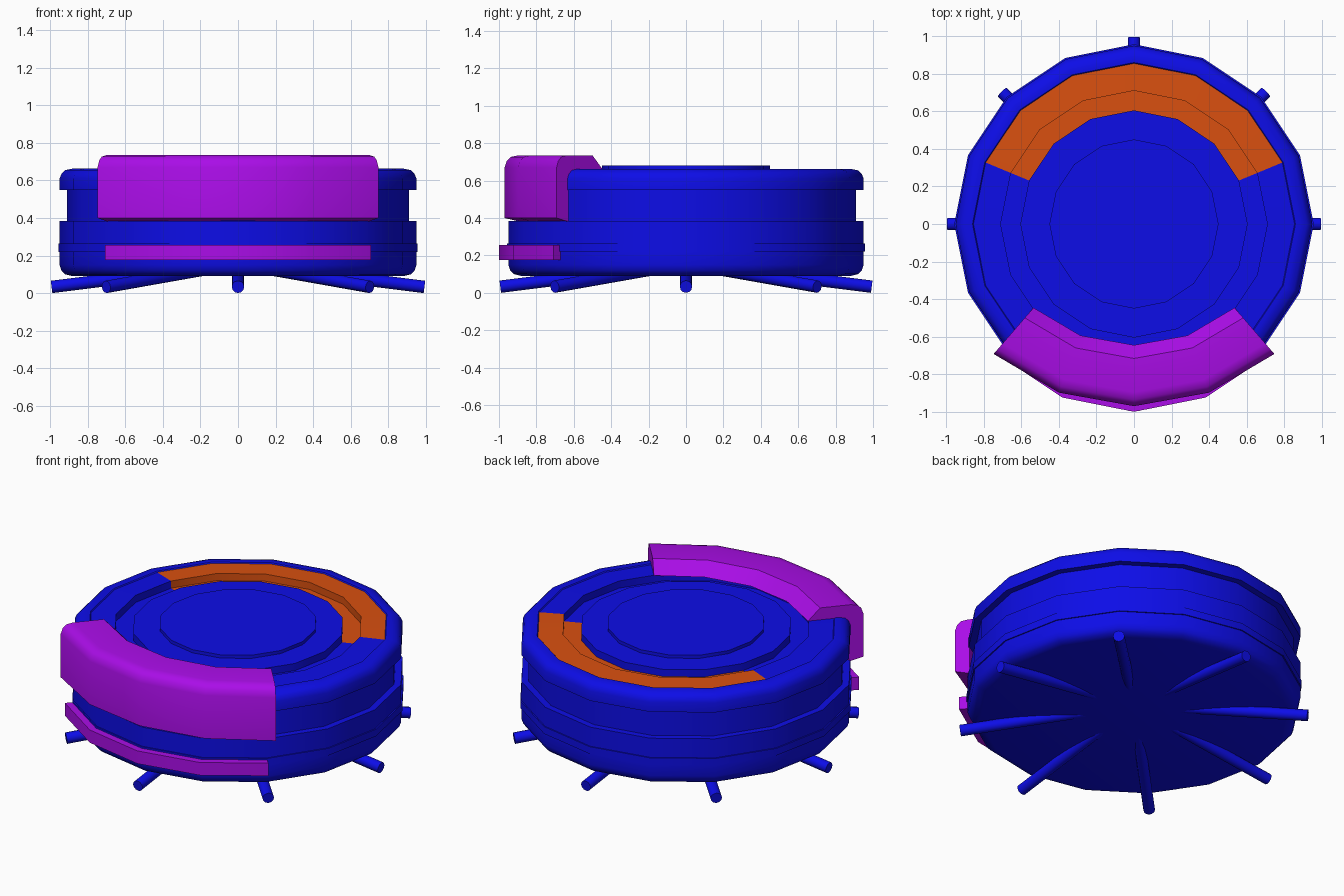
import bpy, bmesh
from math import sin, cos, radians, degrees, atan2, hypot
from mathutils import Vector

cube = bpy.data.objects.get("Cube")
if cube:
    bpy.data.objects.remove(cube, do_unlink=True)


def material(name, color):
    m = bpy.data.materials.new(name)
    m.use_nodes = True
    m.diffuse_color = (*color, 1)
    m.node_tree.nodes["Principled BSDF"].inputs["Base Color"].default_value = (*color, 1)
    return m


blue = material("blue", (0.004, 0.004, 0.8))
orange = material("orange", (0.7, 0.08, 0.005))
purple = material("purple", (0.4, 0.004, 0.8))


def finish(name, bm, mats):
    bmesh.ops.recalc_face_normals(bm, faces=bm.faces)
    mesh = bpy.data.meshes.new(name)
    bm.to_mesh(mesh)
    bm.free()
    for m in mats:
        mesh.materials.append(m)
    obj = bpy.data.objects.new(name, mesh)
    bpy.context.collection.objects.link(obj)
    bpy.ops.object.select_all(action="DESELECT")
    obj.select_set(True)
    bpy.context.view_layer.objects.active = obj
    bpy.ops.object.shade_smooth_by_angle(angle=radians(40))
    return obj


def sweep(profile, angles, full, center_y=0):
    """Sweep an (r, z) profile about a vertical axis: a full lathe or a capped arc."""
    bm = bmesh.new()
    rings = [[bm.verts.new((r * cos(a), center_y + r * sin(a), z)) for r, z in profile]
             for a in map(radians, angles)]
    n, p = len(rings), len(profile)
    for i in range(n if full else n - 1):
        a, b = rings[i], rings[(i + 1) % n]
        for j in range(p - 1 if full else p):
            k = (j + 1) % p
            bm.faces.new((a[j], b[j], b[k], a[k]))
    if full:
        caps = [[ring[0] for ring in rings], [ring[-1] for ring in rings]]
    else:
        caps = [rings[0], rings[-1]]
    for cap in caps:
        bm.faces.new(cap)
    return bm


# Round body: lower shell, thin band, waist groove, lid with recessed ring and centre disc
body_profile = [
    (0.88, 0.09), (0.92, 0.10), (0.94, 0.12), (0.95, 0.15), (0.95, 0.22),
    (0.957, 0.22), (0.957, 0.265), (0.95, 0.265), (0.95, 0.385), (0.91, 0.385),
    (0.91, 0.55), (0.95, 0.55), (0.95, 0.61), (0.94, 0.635), (0.92, 0.655),
    (0.88, 0.663), (0.86, 0.663), (0.855, 0.657), (0.71, 0.66), (0.71, 0.615),
    (0.605, 0.615), (0.605, 0.66), (0.45, 0.66), (0.45, 0.68),
]
bm = sweep(body_profile, [i * 22.5 for i in range(16)], True)
# Orange panel over the rear part of the lid ring and recess
for f in bm.faces:
    c = f.calc_center_median()
    if c.z > 0.6 and 0.6 < hypot(c.x, c.y) < 0.82 and 22.5 < degrees(atan2(c.y, c.x)) < 157.5:
        f.material_index = 1
finish("body", bm, [blue, orange])

# Hooked front bumper gripping the lid
bumper_profile = [
    (1.144, 0.40), (1.144, 0.67), (1.132, 0.705), (1.11, 0.727), (1.07, 0.735),
    (0.89, 0.735), (0.819, 0.66), (1.0, 0.66), (1.04, 0.645), (1.06, 0.60), (1.06, 0.38),
]
finish("front_bumper", sweep(bumper_profile, [-90 + i * 20.4 for i in range(-2, 3)], False, 0.174),
       [purple])

# Thin lower strip
strip_profile = [(1.0, 0.175), (1.0, 0.255), (0.94, 0.255), (0.94, 0.175)]
finish("lower_strip", sweep(strip_profile, [-90 + i * 22.5 for i in range(-2, 3)], False), [purple])

# Eight sloping legs
for i in range(8):
    a = radians(i * 45)
    inner = Vector((0.2 * cos(a), 0.2 * sin(a), 0.132))
    tip = Vector((0.993 * cos(a), 0.993 * sin(a), 0.033))
    axis = tip - inner
    bm = bmesh.new()
    bmesh.ops.create_cone(bm, cap_ends=True, segments=12, radius1=0.033, radius2=0.033,
                          depth=axis.length)
    bm.transform(axis.to_track_quat("Z", "Y").to_matrix().to_4x4())
    bmesh.ops.translate(bm, verts=bm.verts, vec=(inner + tip) / 2)
    finish(f"leg_{i + 1}", bm, [blue])
